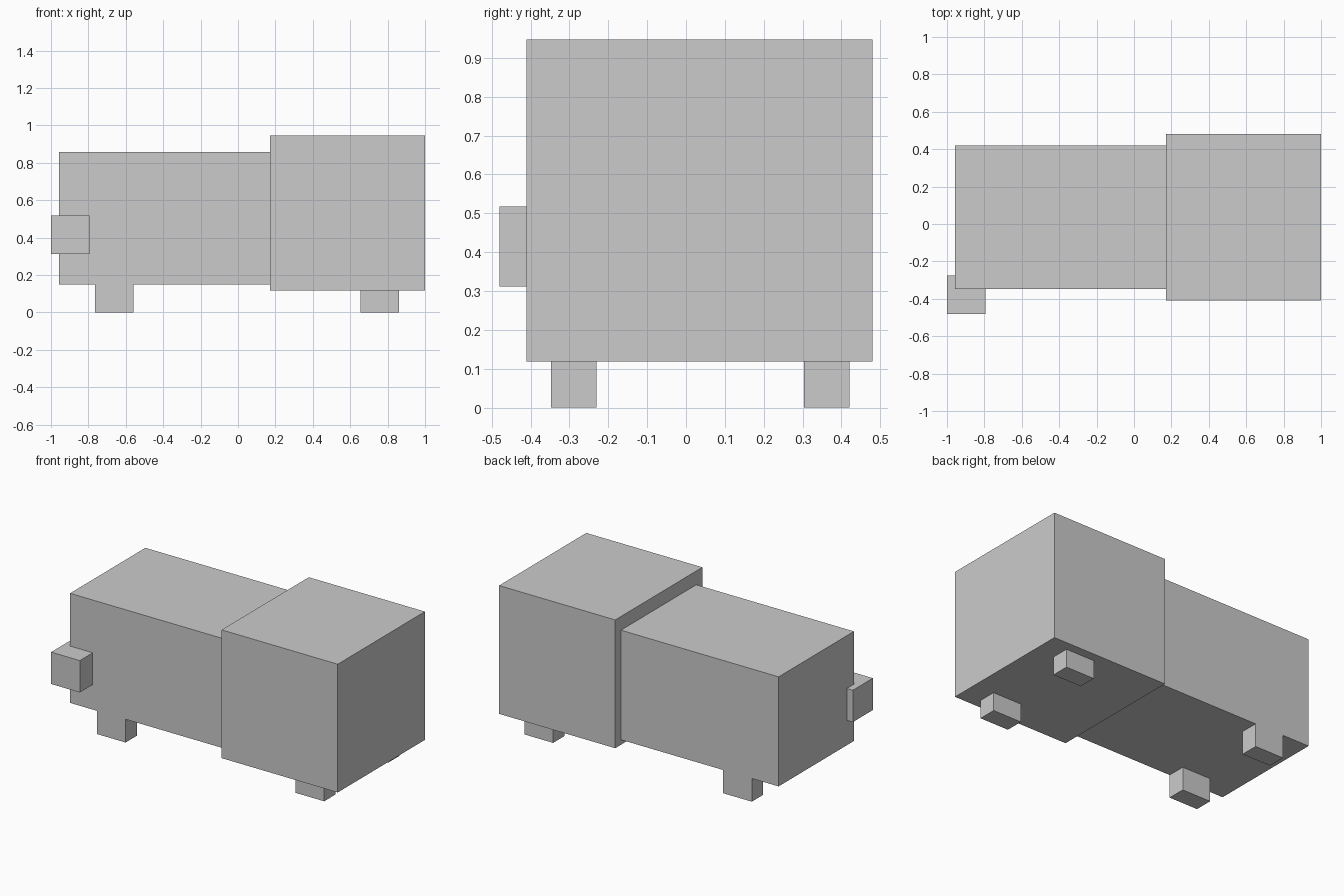
import bpy

if "Cube" in bpy.data.objects:
    bpy.data.objects.remove(bpy.data.objects["Cube"])


def box(name, x, y, z):
    """Box spanning the given (min, max) range on each axis."""
    bpy.ops.mesh.primitive_cube_add(size=1, location=[(a + b) / 2 for a, b in (x, y, z)])
    ob = bpy.context.object
    ob.name = name
    ob.scale = [b - a for a, b in (x, y, z)]
    bpy.ops.object.transform_apply(location=False, rotation=False, scale=True)
    return ob


BODY_Z, HEAD_Z = 0.15, 0.118  # undersides

# Main masses
box("body", (-0.957, 0.17), (-0.348, 0.421), (BODY_Z, 0.858))
box("head", (0.17, 1.0), (-0.41, 0.48), (HEAD_Z, 0.947))

# Tail block on the front left corner
box("tail", (-1.0, -0.795), (-0.48, -0.275), (0.311, 0.517))

# Four legs, the body pair flush with the body sides
for end, x, top in (("body", (-0.765, -0.56), BODY_Z), ("head", (0.655, 0.86), HEAD_Z)):
    for side, y in (("front", (-0.348, -0.231)), ("back", (0.304, 0.421))):
        box(f"{end}_{side}_leg", x, y, (0, top))
